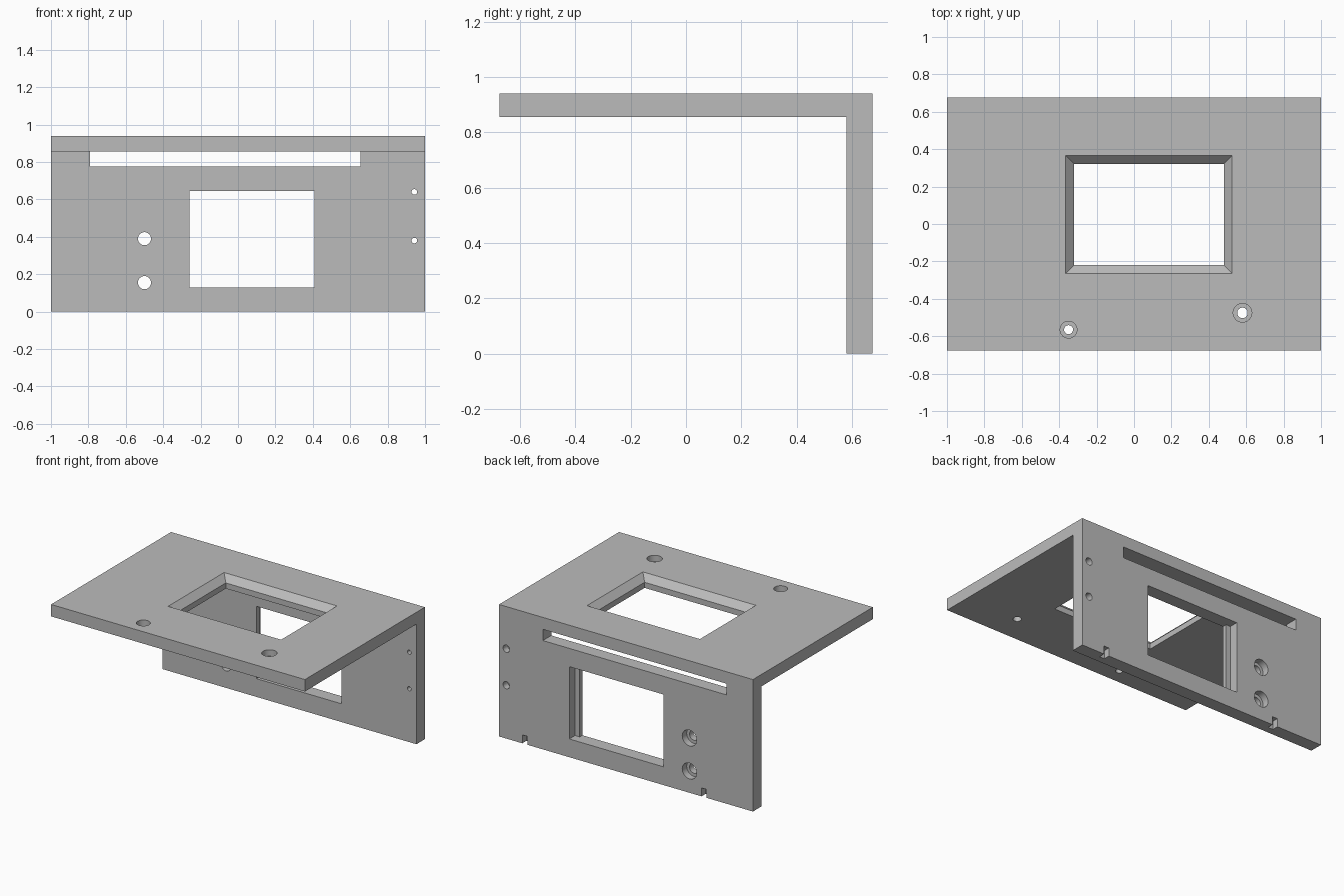
import bpy
import bmesh
import math
from mathutils import Matrix, Vector

cube = bpy.data.objects.get("Cube")
if cube:
    bpy.data.objects.remove(cube, do_unlink=True)

# Main dimensions
HALF_X, HALF_Y, TOP = 1.0, 0.675, 0.94
UNDER = 0.855          # underside of the top panel
WALL = 0.58            # inner face of the rear panel
OVER = 0.05            # how far cutters stick out

grey = bpy.data.materials.new("plain grey")
grey.use_nodes = True
grey.diffuse_color = (0.5, 0.5, 0.5, 1)
grey.node_tree.nodes["Principled BSDF"].inputs["Base Color"].default_value = (0.5, 0.5, 0.5, 1)


def make_object(name, bm):
    bmesh.ops.recalc_face_normals(bm, faces=bm.faces)
    mesh = bpy.data.meshes.new(name)
    bm.to_mesh(mesh)
    bm.free()
    mesh.materials.append(grey)
    obj = bpy.data.objects.new(name, mesh)
    bpy.context.collection.objects.link(obj)
    return obj


def box(name, xs, ys, zs, flare=0.0):
    """Box between limits; flare widens its upper face on every side."""
    bm = bmesh.new()
    bmesh.ops.create_cube(bm, size=1)
    for v in bm.verts:
        grow = flare if v.co.z > 0 else 0
        sx, sy = math.copysign(grow, v.co.x), math.copysign(grow, v.co.y)
        v.co = Vector((xs[v.co.x > 0] + sx, ys[v.co.y > 0] + sy, zs[v.co.z > 0]))
    return make_object(name, bm)


def rod(name, radius, start, end):
    """Round cutter between two points."""
    start, end = Vector(start), Vector(end)
    axis = end - start
    turn = axis.to_track_quat('Z', 'Y').to_matrix().to_4x4()
    bm = bmesh.new()
    bmesh.ops.create_cone(bm, cap_ends=True, segments=32, radius1=radius, radius2=radius,
                          depth=axis.length,
                          matrix=Matrix.Translation((start + end) / 2) @ turn)
    return make_object(name, bm)


# L-shaped bracket: top panel and rear panel in one extruded profile
bm = bmesh.new()
profile = [(-HALF_Y, UNDER), (WALL, UNDER), (WALL, 0), (HALF_Y, 0), (HALF_Y, TOP), (-HALF_Y, TOP)]
face = bm.faces.new([bm.verts.new((-HALF_X, y, z)) for y, z in profile])
side = bmesh.ops.extrude_face_region(bm, geom=[face])
bmesh.ops.translate(bm, vec=(2 * HALF_X, 0, 0),
                    verts=[g for g in side["geom"] if isinstance(g, bmesh.types.BMVert)])
bracket = make_object("bracket", bm)

through_wall = (WALL - OVER, HALF_Y + OVER)
cutters = [
    # Top window with a chamfered rim
    box("top_window", (-0.32, 0.48), (-0.22, 0.32), (UNDER - OVER, TOP + OVER)),
    box("top_window_chamfer", (-0.32, 0.48), (-0.22, 0.32), (TOP - 0.045, TOP + 0.02), 0.065),
    # Rear window with deeper side rebates
    box("rear_window", (-0.26, 0.41), through_wall, (0.13, 0.645)),
    box("rear_window_rebate", (-0.295, 0.447), (HALF_Y - 0.064, HALF_Y + OVER), (0.13, 0.645)),
    # Long slot under the top panel
    box("slot", (-0.79, 0.655), through_wall, (0.775, UNDER)),
]
# Notches in the lower rear edge
for x in (-0.615, 0.797):
    cutters.append(box("notch", (x - 0.02, x + 0.02), (HALF_Y - 0.045, HALF_Y + OVER), (-OVER, 0.06)))
# Counterbored holes in the top panel
for x, y, inner, outer in ((-0.35, -0.565, 0.024, 0.045), (0.58, -0.475, 0.028, 0.05)):
    cutters.append(rod("top_hole", inner, (x, y, UNDER - OVER), (x, y, TOP + OVER)))
    cutters.append(rod("top_counterbore", outer, (x, y, TOP - 0.045), (x, y, TOP + OVER)))
# Counterbored holes in the rear panel
for x, z, inner, outer in ((-0.5, 0.39, 0.035, 0.057), (-0.5, 0.155, 0.035, 0.057),
                           (0.943, 0.64, 0.015, 0.026), (0.943, 0.38, 0.015, 0.026)):
    cutters.append(rod("rear_hole", inner, (x, WALL - OVER, z), (x, HALF_Y + OVER, z)))
    cutters.append(rod("rear_counterbore", outer, (x, HALF_Y - 0.05, z), (x, HALF_Y + OVER, z)))

# Apply every cut, then remove the cutters
bpy.context.view_layer.objects.active = bracket
for cutter in cutters:
    cutter.hide_render = True
    cut = bracket.modifiers.new(cutter.name, 'BOOLEAN')
    cut.operation = 'DIFFERENCE'
    cut.solver = 'EXACT'
    cut.object = cutter
    bpy.ops.object.modifier_apply(modifier=cut.name)
    bpy.data.objects.remove(cutter, do_unlink=True)

# Smooth bores, crisp edges
bpy.ops.object.select_all(action='DESELECT')
bracket.select_set(True)
bpy.ops.object.shade_smooth_by_angle(angle=math.radians(30))
